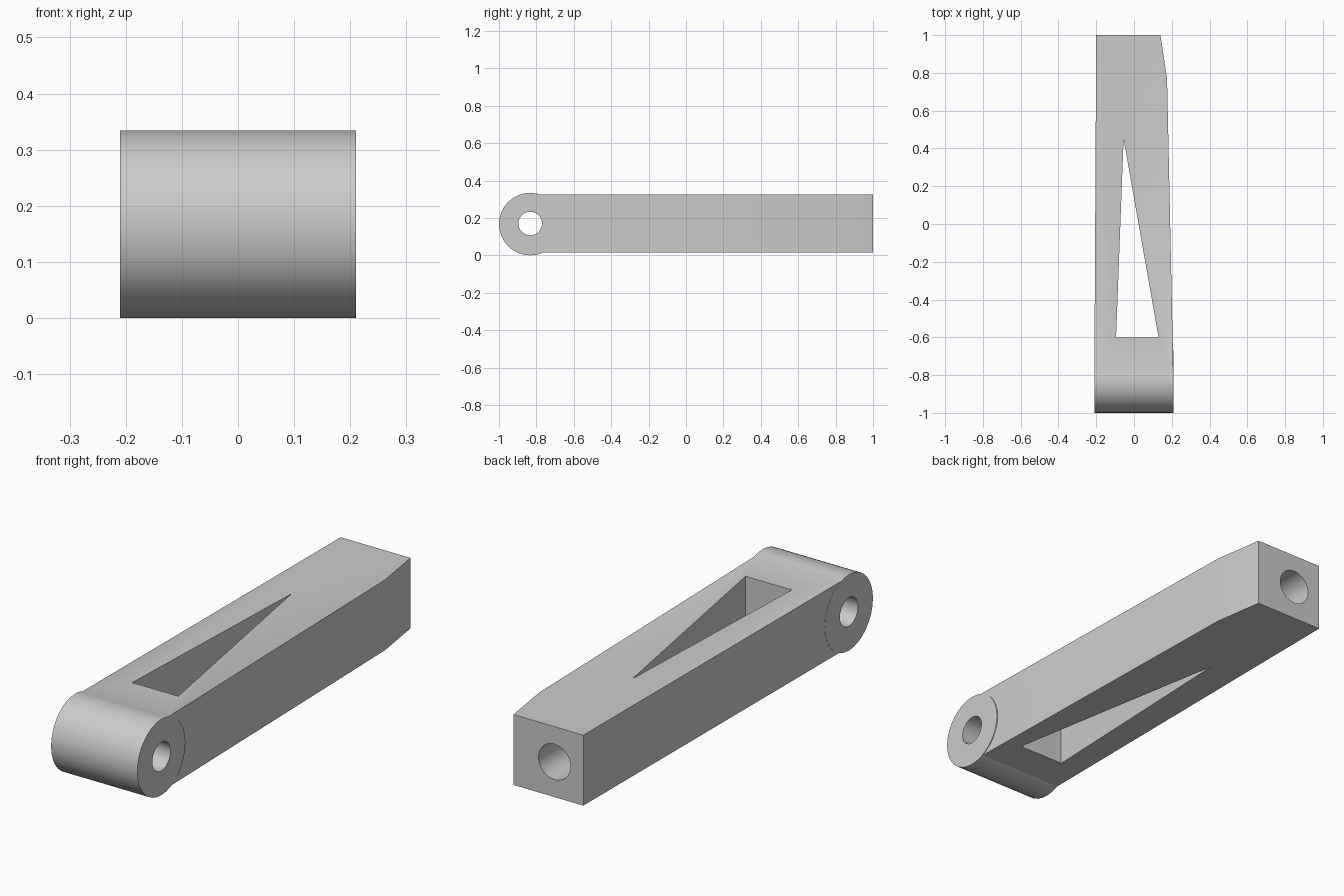
import bpy, bmesh, math
from mathutils import Matrix, Vector

cube = bpy.data.objects.get("Cube")
if cube:
    bpy.data.objects.remove(cube, do_unlink=True)

grey = bpy.data.materials.new("plain grey")
grey.use_nodes = True
colour = (0.6, 0.6, 0.6, 1)
grey.diffuse_color = colour
grey.node_tree.nodes["Principled BSDF"].inputs["Base Color"].default_value = colour

MID_Z = 0.167
PIVOT_Y = -0.833


def make_object(name, bm):
    bmesh.ops.recalc_face_normals(bm, faces=bm.faces)
    mesh = bpy.data.meshes.new(name)
    bm.to_mesh(mesh)
    bm.free()
    mesh.materials.append(grey)
    obj = bpy.data.objects.new(name, mesh)
    bpy.context.collection.objects.link(obj)
    return obj


def prism(name, outline, low, high):
    """Extrude an xy outline from low to high."""
    bm = bmesh.new()
    face = bm.faces.new([bm.verts.new((x, y, low)) for x, y in outline])
    new = bmesh.ops.extrude_face_region(bm, geom=[face])["geom"]
    bmesh.ops.translate(bm, vec=(0, 0, high - low),
                        verts=[v for v in new if isinstance(v, bmesh.types.BMVert)])
    return make_object(name, bm)


def cylinder(name, radius, start, end, sides=32):
    """Cylinder running between two points."""
    start, end = Vector(start), Vector(end)
    axis = end - start
    turn = axis.to_track_quat('Z', 'Y').to_matrix().to_4x4()
    bm = bmesh.new()
    bmesh.ops.create_cone(bm, cap_ends=True, segments=sides, radius1=radius,
                          radius2=radius, depth=axis.length,
                          matrix=Matrix.Translation((start + end) / 2) @ turn)
    return make_object(name, bm)


def combine(target, other, operation):
    """Apply a boolean and discard the second object."""
    mod = target.modifiers.new(operation, 'BOOLEAN')
    mod.operation = operation
    mod.solver = 'EXACT'
    mod.object = other
    bpy.context.view_layer.objects.active = target
    bpy.ops.object.modifier_apply(modifier=mod.name)
    bpy.data.objects.remove(other, do_unlink=True)


# Tapered bar with one angled rear corner
arm = prism("link_arm", [(-0.2, 1), (0.14, 1), (0.175, 0.77),
                         (0.2085, -0.79), (-0.2098, -0.79)], 0.015, 0.325)

# Round pivot barrel across the front end
barrel = cylinder("pivot_barrel", MID_Z, (-0.21, PIVOT_Y, MID_Z), (0.21, PIVOT_Y, MID_Z))
combine(arm, barrel, 'UNION')

# Triangular window, pivot hole and blind rear socket
cutters = [
    prism("window_cutter", [(-0.055, 0.45), (-0.095, -0.6), (0.13, -0.6)], -0.1, 0.5),
    cylinder("pivot_cutter", 0.063, (-0.4, PIVOT_Y, 0.17), (0.4, PIVOT_Y, 0.17)),
    cylinder("socket_cutter", 0.078, (-0.06, 0.6, 0.17), (-0.06, 1.1, 0.17)),
]
for cutter in cutters:
    cutter.hide_render = True
    combine(arm, cutter, 'DIFFERENCE')

# Smooth the round surfaces, keep the edges crisp
bpy.ops.object.select_all(action='DESELECT')
arm.select_set(True)
bpy.context.view_layer.objects.active = arm
bpy.ops.object.shade_smooth_by_angle(angle=math.radians(20))
